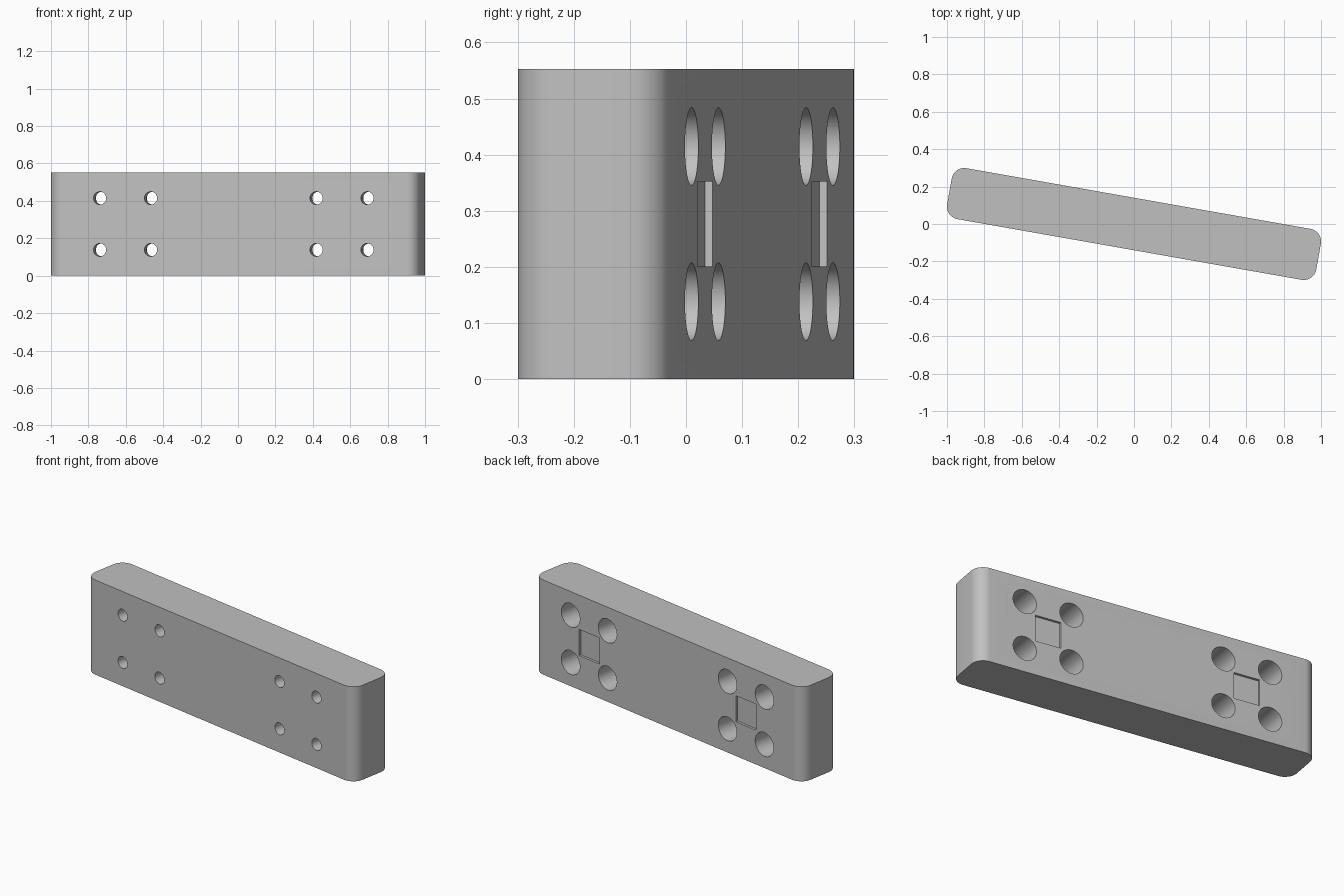
import bpy, bmesh, math
from mathutils import Matrix, Vector

cube = bpy.data.objects.get("Cube")
if cube:
    bpy.data.objects.remove(cube, do_unlink=True)

MM = 0.013823                      # one millimetre in model units
LENGTH, DEPTH, HEIGHT, CORNER = 145 * MM, 20 * MM, 40 * MM, 5 * MM

grey = bpy.data.materials.new("plain grey")
grey.use_nodes = True
colour = (0.53, 0.53, 0.53, 1)
grey.diffuse_color = colour
grey.node_tree.nodes["Principled BSDF"].inputs["Base Color"].default_value = colour


def make_object(name, bm):
    bmesh.ops.recalc_face_normals(bm, faces=bm.faces)
    mesh = bpy.data.meshes.new(name)
    bm.to_mesh(mesh)
    bm.free()
    mesh.materials.append(grey)
    obj = bpy.data.objects.new(name, mesh)
    bpy.context.collection.objects.link(obj)
    return obj


def add_box(bm, centre, size):
    matrix = Matrix.Translation(centre) @ Matrix.Diagonal((*size, 1))
    return bmesh.ops.create_cube(bm, size=1, matrix=matrix)["verts"]


def add_stepped_hole(bm, x, z, profile, sides=48):
    """Closed round plug along y; profile holds (y, radius) steps."""
    rings = []
    for y, radius in profile:
        angles = [2 * math.pi * i / sides for i in range(sides)]
        rings.append([bm.verts.new((x + radius * math.cos(a), y, z + radius * math.sin(a)))
                      for a in angles])
    for low, high in zip(rings, rings[1:]):
        for i in range(sides):
            j = (i + 1) % sides
            bm.faces.new((low[i], low[j], high[j], high[i]))
    bm.faces.new(rings[0])
    bm.faces.new(rings[-1])


# Bar with rounded upright corners
bm = bmesh.new()
add_box(bm, Vector((0, 0, HEIGHT / 2)), (LENGTH, DEPTH, HEIGHT))
uprights = [e for e in bm.edges if abs(e.verts[0].co.z - e.verts[1].co.z) > HEIGHT / 2]
bmesh.ops.bevel(bm, geom=uprights, offset=CORNER, segments=12, profile=0.5, affect='EDGES')
bar = make_object("mounting_bar", bm)

# Counterbored screw holes and shallow square pockets in the back
bm = bmesh.new()
step = [(-12 * MM, 2.5 * MM), (-5 * MM, 2.5 * MM), (-5 * MM, 5 * MM), (12 * MM, 5 * MM)]
for side in (-1, 1):
    middle = side * 42.5 * MM
    for dx in (-10 * MM, 10 * MM):
        for dz in (-10 * MM, 10 * MM):
            add_stepped_hole(bm, middle + dx, HEIGHT / 2 + dz, step)
    add_box(bm, Vector((middle, DEPTH / 2, HEIGHT / 2)), (11 * MM, 2 * MM, 11 * MM))
cutter = make_object("hole_cutter", bm)
cutter.hide_render = True

bpy.ops.object.select_all(action='DESELECT')
bpy.context.view_layer.objects.active = bar
bar.select_set(True)
cut = bar.modifiers.new("holes", 'BOOLEAN')
cut.operation = 'DIFFERENCE'
cut.solver = 'EXACT'
cut.object = cutter
bpy.ops.object.modifier_apply(modifier=cut.name)
bpy.data.objects.remove(cutter, do_unlink=True)

# Turn the bar and smooth its round surfaces
bar.data.transform(Matrix.Rotation(math.radians(-10), 4, 'Z'))
bpy.ops.object.shade_smooth_by_angle(angle=math.radians(30))
